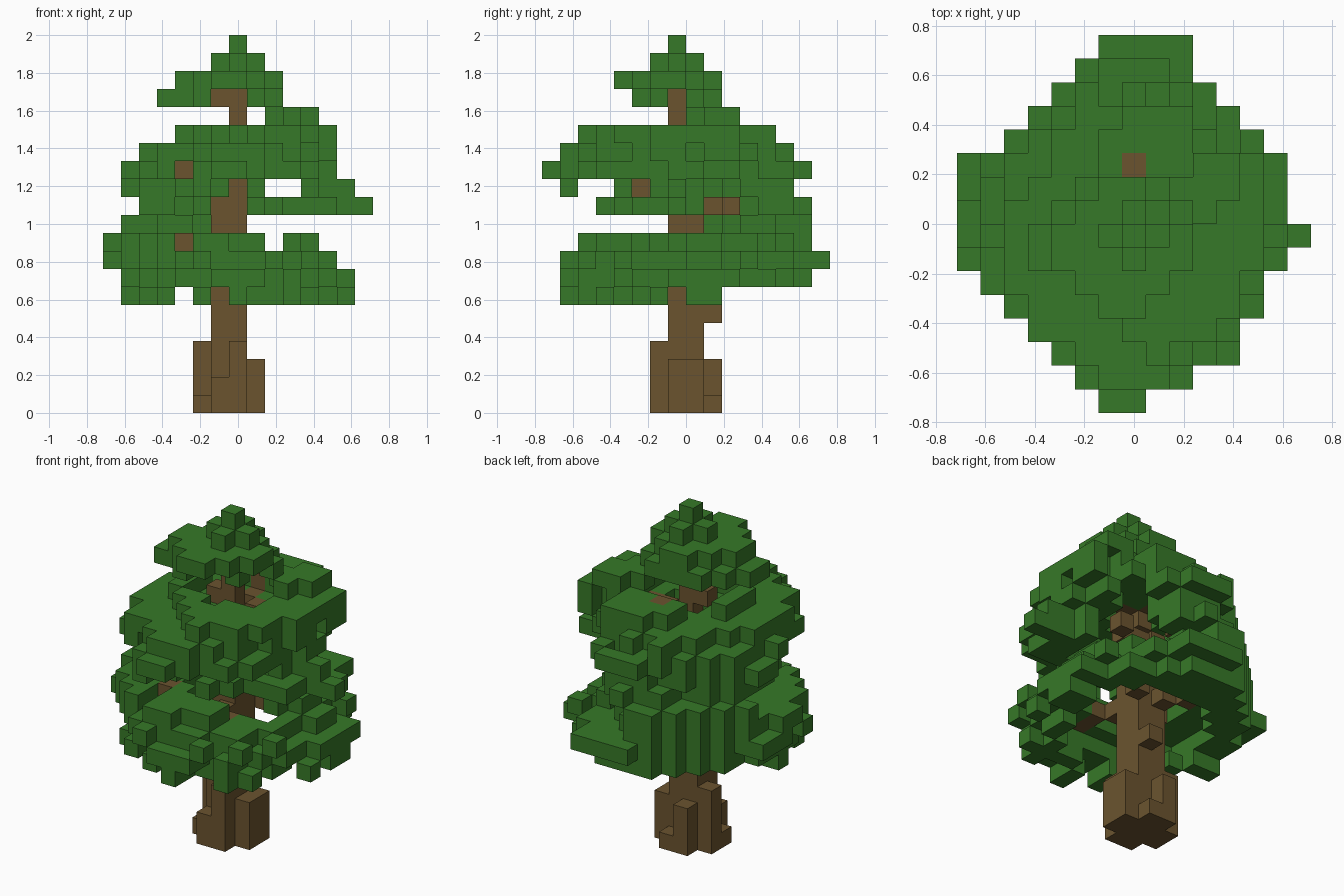
import bpy
import bmesh
import random
from mathutils import Vector

if "Cube" in bpy.data.objects:
    bpy.data.objects.remove(bpy.data.objects["Cube"], do_unlink=True)

SIZE = 2 / 21          # edge of one block
rng = random.Random(4)

# Widest reach of the foliage to each side, row by row from the front
REACH_LOW = [-1, -2, -3, -4, -5, -6, -7, -7, -7, -7, -7, -5, -4, -3, -2, -1]
REACH_HIGH = [0, 2, 4, 4, 5, 5, 6, 7, 6, 6, 6, 5, 4, 3, 2, 2]


def make_material(name, colour):
    mat = bpy.data.materials.new(name)
    mat.use_nodes = True
    mat.diffuse_color = colour
    mat.node_tree.nodes["Principled BSDF"].inputs["Base Color"].default_value = colour
    return mat


leaf_green = make_material("leaf green", (0.037, 0.190, 0.021, 1))
bark_brown = make_material("bark brown", (0.146, 0.088, 0.028, 1))


def box(xs, ys, zs):
    """All blocks in inclusive ranges."""
    return {(x, y, z)
            for x in range(xs[0], xs[1] + 1)
            for y in range(ys[0], ys[1] + 1)
            for z in range(zs[0], zs[1] + 1)}


def branch(start, end):
    """A stepped line of blocks."""
    a, b = Vector(start), Vector(end)
    steps = int(max(abs(c) for c in b - a))
    return {tuple(round(c) for c in a.lerp(b, i / steps)) for i in range(steps + 1)}


def leaf_layer(z, xs, ys, hollow, keep=1.0):
    """A ragged rounded diamond of leaves, open around the trunk."""
    cx, cy = sum(xs) / 2, sum(ys) / 2
    rx, ry = (xs[1] - xs[0] + 1) / 2, (ys[1] - ys[0] + 1) / 2
    cells = set()
    for x, y, _ in sorted(box(xs, ys, (z, z))):
        reach = (abs(x - cx) / rx) ** 1.5 + (abs(y - cy) / ry) ** 1.5
        edge = 1 + rng.uniform(-0.17, 0.12)
        from_trunk = Vector((x, y + 0.5)).length
        inside = REACH_LOW[y + 8] <= x <= REACH_HIGH[y + 8]
        if inside and reach <= edge and from_trunk >= hollow and rng.random() < keep:
            cells.add((x, y, z))
    return cells


# Trunk with root flares of different heights
trunk = box((-1, 0), (-1, 0), (0, 11)) | box((0, 0), (-1, -1), (12, 18))
trunk |= box((-2, -2), (0, 0), (0, 3)) | {(-2, -1, 0)}
trunk |= box((1, 1), (-1, 0), (0, 2)) | box((0, 0), (-2, -2), (0, 3))
trunk |= box((-1, -1), (-2, -2), (0, 1)) | box((-1, 0), (1, 1), (0, 0))
trunk |= box((-1, -1), (1, 1), (0, 2)) | box((0, 0), (1, 1), (5, 5))
trunk |= box((-1, -1), (-1, -1), (17, 17))

# Branches reaching into the foliage
branches = set()
for start, end in [((-1, 0, 7), (-3, -3, 9)), ((0, 0, 8), (2, 2, 8)),
                   ((0, -1, 8), (1, -4, 8)), ((-1, 0, 8), (-2, 4, 9)),
                   ((0, 0, 11), (3, 2, 11)), ((-1, 0, 11), (-3, -4, 13)),
                   ((0, 0, 13), (0, 2, 15)), ((0, -1, 13), (3, 1, 15)),
                   ((0, -1, 12), (-3, 2, 13)), ((0, -1, 15), (-1, -1, 15))]:
    branches |= branch(start, end)

# Lower foliage
lower = leaf_layer(6, (-6, 6), (-7, 1), 4, 0.7)
lower |= leaf_layer(7, (-6, 6), (-7, 7), 4.3)
lower |= leaf_layer(8, (-7, 5), (-7, 7), 3)
lower |= leaf_layer(9, (-7, 4), (-6, 6), 2.7)
lower |= leaf_layer(10, (-6, 0), (1, 6), 2)
lower |= box((5, 6), (0, 1), (6, 6)) | box((-2, -1), (6, 6), (10, 10))
lower |= {(-6, -1, 6), (-6, 2, 10)}

# Middle foliage
middle = leaf_layer(11, (-5, 6), (-5, 6), 4)
middle |= leaf_layer(12, (-6, 6), (-4, 5), 3.5)
middle |= leaf_layer(13, (-6, 5), (-8, 6), 2.9)
middle |= leaf_layer(14, (-5, 5), (-7, 5), 1.6)
middle |= leaf_layer(15, (-3, 5), (-6, 4), 2.6)
middle |= leaf_layer(16, (2, 4), (0, 2), 0)
middle |= box((6, 7), (-1, -1), (11, 11)) | box((3, 4), (-3, -3), (11, 11))
middle |= box((-1, 0), (-8, -8), (13, 13)) | box((5, 5), (1, 2), (14, 15))
middle.add((-2, -7, 12))

# Crown
crown = leaf_layer(17, (-4, 2), (-3, 1), 1.5)
crown |= leaf_layer(18, (-3, 2), (-4, 1), 0)
crown |= {(2, 0, 17), (1, 1, 17), (-4, -1, 17), (0, -1, 20)}
crown |= box((-1, 1), (-1, -1), (19, 19)) | box((0, 0), (-2, 0), (19, 19))

# Openings that show trunk and branches
gaps = box((1, 7), (-1, -1), (6, 6)) | box((-1, -1), (-8, -2), (6, 6))
gaps |= box((-3, -3), (-8, 7), (6, 6)) | box((2, 2), (-8, 7), (9, 9))
gaps |= box((-3, -3), (-8, -4), (9, 9)) | box((-1, 0), (-8, -2), (11, 11))
gaps |= box((0, 0), (-8, -2), (12, 12)) | box((5, 7), (2, 2), (11, 11))
gaps |= box((-3, -3), (-8, -5), (13, 13)) | box((0, 0), (2, 2), (15, 18))
gaps |= box((-1, 0), (-4, -2), (17, 17)) | box((1, 2), (-1, -1), (17, 17))
gaps |= box((3, 4), (-4, -2), (9, 9)) | box((2, 3), (-2, 0), (8, 8))
gaps |= box((-5, -4), (-3, -2), (11, 12))

# Deep notch at the back right, between the lower and middle foliage
gaps |= {c for c in box((1, 7), (0, 7), (11, 12)) if 5 * c[0] + 3 * c[1] > 20}
gaps |= {c for c in box((1, 7), (1, 7), (11, 13)) if abs(c[0] - c[1]) <= 1}

wood = trunk | branches
lower -= gaps | wood
middle -= gaps | wood
crown -= gaps | wood
branches -= trunk

# Complete the rim of the lower foliage
covered = {c[:2] for c in wood | lower | middle | crown}
for row, (first, last) in enumerate(zip(REACH_LOW, REACH_HIGH)):
    for x in range(first, last + 1):
        if (x, row - 8) not in covered:
            lower.add((x, row - 8, 8 if x < 6 else 7))

solid = wood | lower | middle | crown


def build(name, cells, mat):
    """Turn blocks into a mesh of their exposed sides."""
    bm = bmesh.new()
    for cell in sorted(cells):
        low = Vector(cell) - Vector((0.5, 0, 0))
        for axis in range(3):
            for side in (0, 1):
                step = Vector((0, 0, 0))
                step[axis] = 2 * side - 1
                if tuple(int(c) for c in Vector(cell) + step) in solid:
                    continue
                corners = []
                for u, v in ((0, 0), (1, 0), (1, 1), (0, 1)):
                    p = low.copy()
                    p[axis] += side
                    p[(axis + 1) % 3] += u
                    p[(axis + 2) % 3] += v
                    corners.append(bm.verts.new(p * SIZE))
                bm.faces.new(corners if side else corners[::-1])
    bmesh.ops.remove_doubles(bm, verts=bm.verts, dist=SIZE / 100)
    mesh = bpy.data.meshes.new(name)
    bm.to_mesh(mesh)
    bm.free()
    mesh.materials.append(mat)
    bpy.context.scene.collection.objects.link(bpy.data.objects.new(name, mesh))


build("trunk", trunk, bark_brown)
build("branches", branches, bark_brown)
build("lower_foliage", lower, leaf_green)
build("middle_foliage", middle, leaf_green)
build("crown_foliage", crown, leaf_green)
